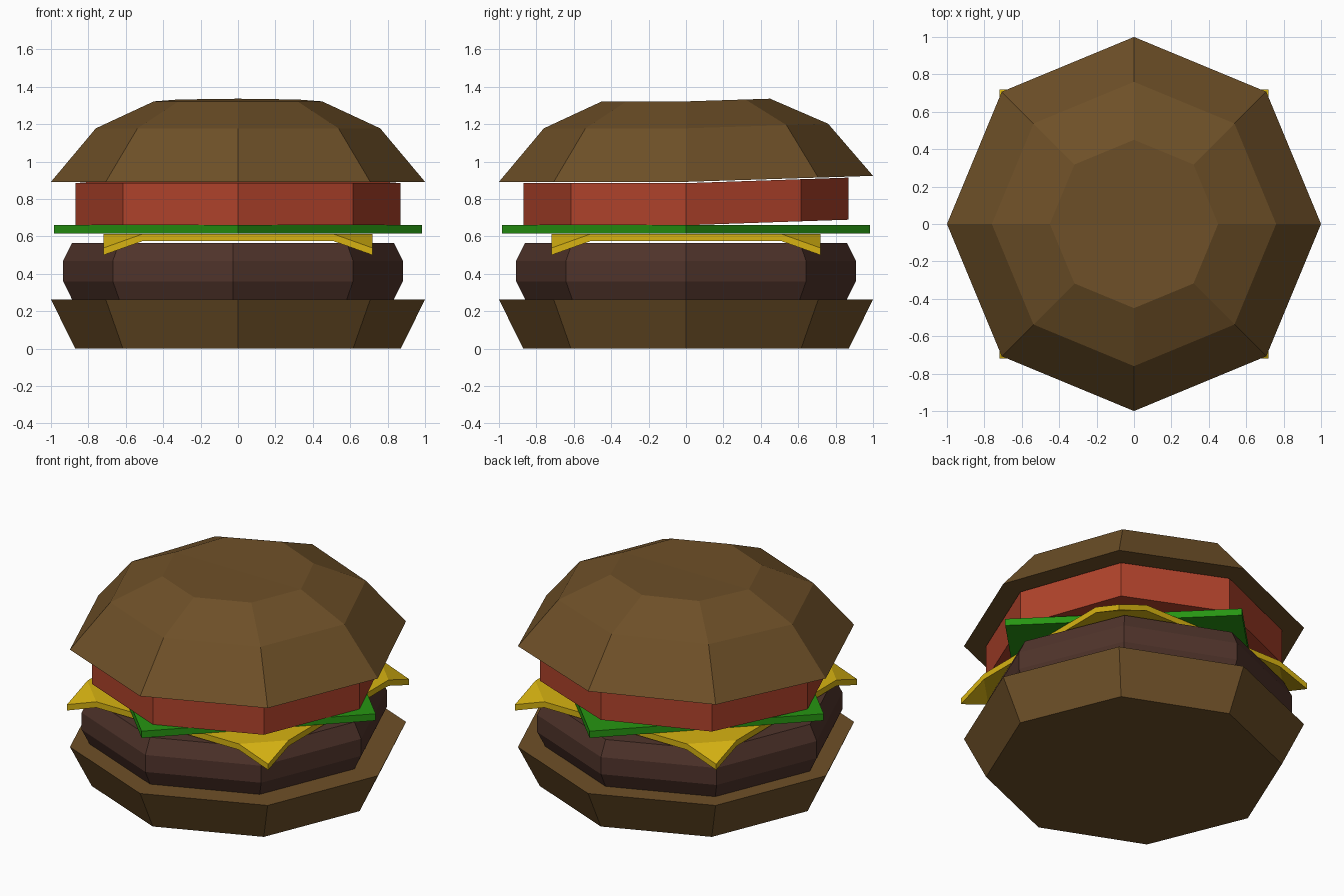
import bpy, math

if "Cube" in bpy.data.objects:
    bpy.data.objects.remove(bpy.data.objects["Cube"])


def material(name, rgb):
    m = bpy.data.materials.new(name)
    m.diffuse_color = (*rgb, 1)
    m.use_nodes = True
    m.node_tree.nodes["Principled BSDF"].inputs["Base Color"].default_value = m.diffuse_color
    return m


BUN = material("bun brown", (0.156, 0.080, 0.021))
MEAT = material("patty brown", (0.080, 0.034, 0.024))
CHEESE = material("cheese yellow", (0.68, 0.45, 0.006))
LEAF = material("lettuce green", (0.02, 0.30, 0.006))
TOMATO = material("tomato red", (0.43, 0.055, 0.024))


def add(name, verts, faces, mat):
    me = bpy.data.meshes.new(name)
    me.from_pydata(verts, [], faces)
    me.materials.append(mat)
    ob = bpy.data.objects.new(name, me)
    bpy.context.collection.objects.link(ob)
    return ob


def stack(name, profile, mat, sides=8, cx=0.0, lift=0.0):
    """Faceted layer from (radius, z) rings; lift raises the back half."""
    verts, faces = [], []
    for r, z in profile:
        for i in range(sides):
            a = 2 * math.pi * i / sides
            x, y = r * math.cos(a), r * math.sin(a)
            verts.append((x + cx, y, z + lift * max(0, y)))
    rings = len(profile)
    lo = len(verts)
    verts += [(cx, 0, profile[0][1]), (cx, 0, profile[-1][1])]
    top = (rings - 1) * sides
    for i in range(sides):
        j = (i + 1) % sides
        for k in range(rings - 1):
            a, b = k * sides, (k + 1) * sides
            faces.append((a + i, a + j, b + j, b + i))
        faces.append((lo, j, i))
        faces.append((lo + 1, top + i, top + j))
    return add(name, verts, faces, mat)


# Buns, patty, lettuce and tomato
stack("bottom_bun", [(0.87, 0), (1, 0.263)], BUN)
stack("patty", [(0.86, 0.263), (0.908, 0.36), (0.908, 0.47), (0.86, 0.566)],
      MEAT, cx=-0.027)
stack("lettuce", [(0.985, 0.616), (0.985, 0.66)], LEAF, sides=4)
stack("tomato", [(0.87, 0.66), (0.87, 0.885)], TOMATO, lift=0.034)
stack("top_bun", [(1, 0.892), (0.76, 1.178), (0.45, 1.322)], BUN, lift=0.032)

# Cheese slice: square sheet with four corners folded down
S, F = 0.72, 0.51
base, corners = [], []
for q in range(4):
    c, s = round(math.cos(q * math.pi / 2)), round(math.sin(q * math.pi / 2))
    for x, y, z in ((S, F, 0.575), (S, S, 0.50), (F, S, 0.575)):
        base.append((c * x - s * y, s * x + c * y, z))
n = len(base)
verts = base + [(x, y, z + 0.038) for x, y, z in base]
faces = []
flat = [i for i in range(n) if i % 3 != 1]
faces.append(tuple(reversed(flat)))
faces.append(tuple(i + n for i in flat))
for q in range(4):
    a = 3 * q
    faces.append((a + 2, a + 1, a))
    faces.append((a + n, a + 1 + n, a + 2 + n))
for i in range(n):
    j = (i + 1) % n
    faces.append((i, j, j + n, i + n))
add("cheese", verts, faces, CHEESE)
